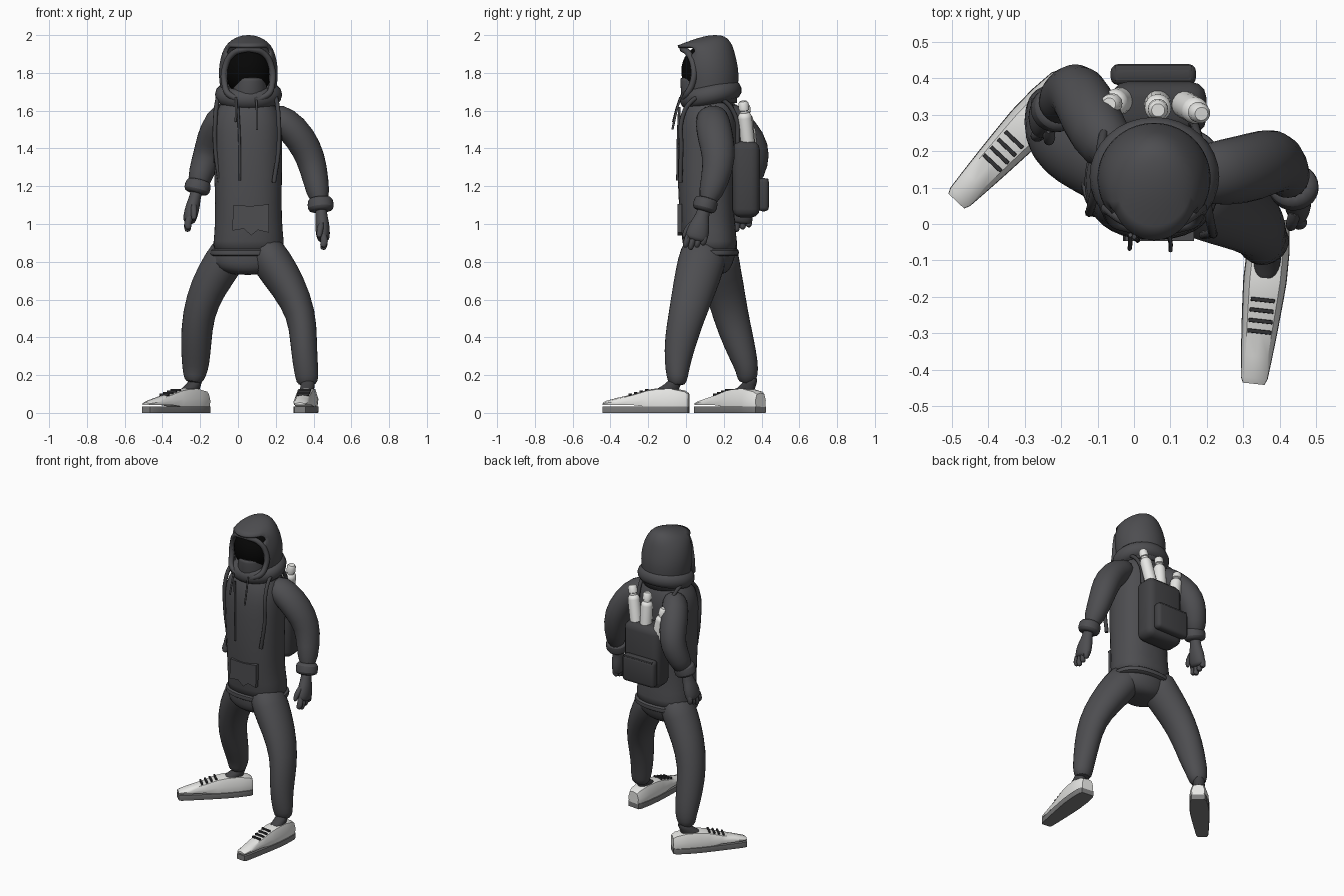
import bpy, bmesh, math
from mathutils import Vector, Matrix

if "Cube" in bpy.data.objects:
    bpy.data.objects.remove(bpy.data.objects["Cube"])


def material(name, r, g, b):
    m = bpy.data.materials.new(name)
    m.use_nodes = True
    m.diffuse_color = (r, g, b, 1)
    node = m.node_tree.nodes["Principled BSDF"]
    node.inputs["Base Color"].default_value = (r, g, b, 1)
    node.inputs["Roughness"].default_value = 0.8
    return m


CLOTH = material("charcoal cloth", .075, .075, .081)
BAG = material("dark canvas", .054, .054, .058)
BLACK = material("black void", .002, .002, .002)
WHITE = material("off white", .82, .82, .80)
SOLE = material("grey rubber", .21, .21, .21)
LACE = material("dark lace", .03, .03, .032)


def finish(name, bm, mat, subdivide=0, angle=45):
    bmesh.ops.recalc_face_normals(bm, faces=bm.faces)
    me = bpy.data.meshes.new(name)
    bm.to_mesh(me)
    bm.free()
    ob = bpy.data.objects.new(name, me)
    bpy.context.collection.objects.link(ob)
    me.materials.append(mat)
    if subdivide:
        s = ob.modifiers.new("smooth", "SUBSURF")
        s.levels = s.render_levels = subdivide
    bpy.ops.object.select_all(action="DESELECT")
    ob.select_set(True)
    bpy.context.view_layer.objects.active = ob
    bpy.ops.object.shade_smooth_by_angle(angle=math.radians(angle))
    return ob


def skin(bm, rings):
    n = len(rings[0])
    for a, b in zip(rings, rings[1:]):
        for i in range(n):
            j = (i + 1) % n
            bm.faces.new((a[i], a[j], b[j], b[i]))
    bm.faces.new(rings[0])
    bm.faces.new(rings[-1])


def loft(name, stations, mat, n=14, level=False, power=2, subdivide=1):
    """Stations are (x, y, z, radius across, radius deep)."""
    bm = bmesh.new()
    pts = [Vector(s[:3]) for s in stations]
    rings = []
    for k, s in enumerate(stations):
        axis = pts[min(k + 1, len(pts) - 1)] - pts[max(k - 1, 0)]
        axis = Vector((0, 0, 1)) if level else axis.normalized()
        u = (Vector((1, 0, 0)) - axis * axis.x).normalized()
        v = axis.cross(u)
        ring = []
        for i in range(n):
            t = math.tau * i / n
            c, d = math.cos(t), math.sin(t)
            f = (abs(c) ** power + abs(d) ** power) ** (-1 / power)
            ring.append(bm.verts.new(pts[k] + u * (s[3] * c * f) + v * (s[4] * d * f)))
        rings.append(ring)
    skin(bm, rings)
    return finish(name, bm, mat, subdivide)


def cord(name, pts, radius, mat, closed=False):
    cu = bpy.data.curves.new(name, "CURVE")
    cu.dimensions = "3D"
    cu.bevel_depth, cu.bevel_resolution, cu.resolution_u = radius, 2, 6
    cu.use_fill_caps = True
    sp = cu.splines.new("BEZIER")
    sp.bezier_points.add(len(pts) - 1)
    for p, co in zip(sp.bezier_points, pts):
        p.co = co
        p.handle_left_type = p.handle_right_type = "AUTO"
    sp.use_cyclic_u = closed
    ob = bpy.data.objects.new(name, cu)
    bpy.context.collection.objects.link(ob)
    cu.materials.append(mat)
    bpy.ops.object.select_all(action="DESELECT")
    ob.select_set(True)
    bpy.context.view_layer.objects.active = ob
    bpy.ops.object.convert(target="MESH")


def box(name, center, size, mat, bevel):
    bm = bmesh.new()
    bmesh.ops.create_cube(bm, size=1)
    bmesh.ops.scale(bm, vec=size, verts=bm.verts)
    bmesh.ops.bevel(bm, geom=bm.edges[:], offset=bevel, segments=3, profile=.5, affect="EDGES")
    bmesh.ops.translate(bm, vec=center, verts=bm.verts)
    return finish(name, bm, mat)


# Hooded top: body, hem band, pocket
loft("torso", [(.052, .13, .835, .195, .146), (.058, .127, .9, .187, .145), (.055, .112, 1.02, .176, .145),
               (.055, .105, 1.2, .178, .15), (.05, .113, 1.42, .185, .158), (.048, .12, 1.56, .19, .155),
               (.05, .125, 1.64, .14, .125), (.055, .12, 1.7, .09, .09)], CLOTH, 20, True, 2.5)
loft("hem_band", [(.052, .13, .828, .185, .138), (.052, .13, .832, .204, .152), (.054, .13, .866, .201, .151),
                  (.054, .13, .87, .188, .143)], CLOTH, 20, True, 2.5)
bm = bmesh.new()
outline = [(-.025, 1.1), (.07, 1.095), (.165, 1.105), (.163, .955), (.105, .968), (.07, .94), (.03, .975), (-.03, .965)]
skin(bm, [[bm.verts.new((x, y, z)) for x, z in outline] for y in (-.046, -.02)])
finish("front_pocket", bm, CLOTH)

# Hood shell with an open front and a pointed brim
bm = bmesh.new()
rings = []
for z, cy, rx, ry in [(1.64, .13, .14, .14), (1.73, .128, .152, .148), (1.79, .125, .158, .156),
                      (1.85, .12, .155, .153), (1.905, .115, .141, .144), (1.945, .101, .122, .147),
                      (1.975, .13, .09, .098), (1.994, .15, .05, .055), (2, .155, .015, .015)]:
    rings.append([bm.verts.new((.055 + rx * math.cos(math.tau * i / 28), cy + ry * math.sin(math.tau * i / 28), z))
                  for i in range(28)])
skin(bm, rings)
front = [f for f in bm.faces if f.calc_center_median().y < .035 and f.calc_center_median().z < 1.93]
floor = [f for f in bm.faces if f.calc_center_median().z < 1.645]
bmesh.ops.delete(bm, geom=list(set(front + floor)), context="FACES")
hood = finish("hood", bm, CLOTH, 1, 60)
shell = hood.modifiers.new("thickness", "SOLIDIFY")
shell.thickness = .014
half = [(.075, -.015, 1.925), (.14, .015, 1.9), (.178, .04, 1.83), (.182, .035, 1.75), (.15, .0, 1.68)]
cord("hood_rim", half + [(.11 - x, y, z) for x, y, z in reversed(half)], .017, CLOTH, True)
bpy.ops.mesh.primitive_torus_add(major_radius=.128, minor_radius=.05, major_segments=32, minor_segments=12,
                                 location=(.056, .13, 1.685), rotation=(.22, 0, 0))
collar = bpy.context.object
collar.name = "hood_collar"
collar.scale = (1, .94, 1.05)
collar.data.materials.append(CLOTH)
bpy.ops.object.shade_smooth()

# Shadowed face and neck mask
bm = bmesh.new()
bmesh.ops.create_uvsphere(bm, u_segments=24, v_segments=16, radius=1)
bmesh.ops.scale(bm, vec=(.125, .115, .135), verts=bm.verts)
bmesh.ops.translate(bm, vec=(.055, .09, 1.81), verts=bm.verts)
finish("face_void", bm, BLACK)
loft("neck_mask", [(.06, .08, 1.6, .1, .1), (.06, .075, 1.7, .095, .105), (.065, .075, 1.765, .088, .108),
                   (.065, .075, 1.775, .086, .106), (.065, .09, 1.778, .07, .09)], CLOTH, 16, True)

# Drawstrings
cord("short_string_right", [(-.01, -.03, 1.67), (-.01, -.05, 1.61), (-.012, -.068, 1.54)], .006, CLOTH)
cord("short_string_left", [(.095, -.03, 1.67), (.1, -.05, 1.6), (.1, -.072, 1.5)], .006, CLOTH)
cord("long_string", [(.0, -.035, 1.62), (.008, -.042, 1.45), (.01, -.045, 1.23)], .007, BAG)

# Arms
loft("left_arm", [(.15, .135, 1.585, .07, .08), (.25, .14, 1.545, .085, .095), (.332, .157, 1.455, .087, .098),
                  (.387, .178, 1.35, .08, .09), (.412, .155, 1.23, .07, .078), (.437, .107, 1.1, .055, .055)], CLOTH)
loft("right_arm", [(-.04, .18, 1.6, .07, .08), (-.1, .25, 1.545, .085, .09), (-.14, .342, 1.44, .085, .09),
                   (-.16, .367, 1.36, .08, .085), (-.195, .348, 1.27, .07, .072),
                   (-.215, .315, 1.19, .055, .055)], CLOTH)


def hand(side, wrist, lean, sx):
    """Cuff, palm and fingers hanging from the wrist; lean is the drift per unit drop."""
    def at(drop, across=0, out=0):
        return (wrist[0] + lean[0] * drop + out * sx, wrist[1] + lean[1] * drop + across, wrist[2] - drop)
    loft(side + "_cuff", [at(-.045) + (.052, .05), at(-.035) + (.07, .066), at(.015) + (.074, .068),
                          at(.03) + (.055, .052)], CLOTH)
    loft(side + "_palm", [at(0) + (.034, .036), at(.05) + (.031, .036), at(.085) + (.038, .05),
                          at(.13) + (.04, .062), at(.17) + (.036, .062), at(.185) + (.026, .05)], CLOTH, 12)
    for k in range(4):
        a = -.046 + .03 * k
        tip = .232 - .012 * abs(k - 1)
        loft(f"{side}_finger_{k + 1}", [at(.14, a) + (.02, .018), at(.19, a, .006) + (.022, .018),
                                        at(tip - .012, a, -.004) + (.02, .017), at(tip, a, -.008) + (.011, .01)],
             CLOTH, 8)
    loft(side + "_thumb", [at(.08, -.035) + (.019, .019), at(.13, -.066, -.016) + (.02, .019),
                           at(.175, -.066, -.024) + (.012, .012)], CLOTH, 8)


hand("left", (.438, .1, 1.095), (.08, -.27), 1)
hand("right", (-.215, .315, 1.19), (-.25, -.14), -1)

# Trousers
loft("pelvis", [(.052, .13, .95, .165, .13), (.052, .13, .86, .185, .14), (.052, .12, .79, .2, .13),
                (.052, .118, .75, .15, .11), (.052, .118, .73, .085, .075)], CLOTH, 20, True)
loft("left_leg", [(.12, .11, .9, .1, .13), (.185, .08, .79, .11, .13), (.268, .047, .67, .097, .12),
                  (.338, .005, .52, .08, .1), (.347, -.03, .38, .073, .088), (.356, -.046, .26, .068, .07),
                  (.366, -.046, .19, .064, .058), (.366, -.046, .14, .052, .045)], CLOTH)
loft("right_leg", [(-.02, .15, .9, .1, .13), (-.08, .17, .79, .11, .115), (-.158, .202, .67, .1, .108),
                   (-.212, .235, .52, .087, .097), (-.222, .28, .37, .084, .085), (-.224, .32, .25, .074, .066),
                   (-.23, .325, .2, .062, .058), (-.238, .32, .155, .045, .045)], CLOTH)


def place(ob, heel, turn):
    ob.data.transform(Matrix.Translation((*heel, 0)) @ Matrix.Rotation(turn, 4, "Z"))


# Shoes: stations run from heel to toe as (distance, half width, top height)
SHAPE = [(0, .04, .105), (.02, .05, .118), (.09, .057, .132), (.17, .058, .13), (.22, .055, .122),
         (.3, .049, .098), (.38, .042, .08), (.44, .036, .064), (.456, .029, .056)]


def shoe(side, heel, turn):
    bm = bmesh.new()
    rings = []
    for d, w, top in SHAPE:
        low = .032 if d < .25 else .042
        mid = low + (top - low) * .45
        prof = [(-w * .9, low), (-w, mid), (-w * .72, top - .006), (0, top),
                (w * .72, top - .006), (w, mid), (w * .9, low)]
        rings.append([bm.verts.new((x, -d, z)) for x, z in prof])
    skin(bm, rings)
    place(finish(side + "_shoe_upper", bm, WHITE), heel, turn)
    bm = bmesh.new()
    rim = [(w, -d) for d, w, _ in SHAPE] + [(-w, -d) for d, w, _ in reversed(SHAPE)]
    skin(bm, [[bm.verts.new((x * s, y, z)) for x, y in rim] for z, s in ((0, .98), (.006, 1.03), (.035, 1.02))])
    place(finish(side + "_shoe_sole", bm, SOLE), heel, turn)
    for k in range(4):
        d = .225 + .029 * k
        lace = box(f"{side}_lace_{k + 1}", (0, -d, .123 - .29 * (d - .22)), (.066, .011, .012), LACE, .002)
        place(lace, heel, turn)
    ankle = loft(side + "_ankle", [(0, -.06, .19, .036, .036), (0, -.085, .15, .038, .042),
                                   (0, -.12, .12, .04, .07), (0, -.13, .1, .035, .07)], BAG, 12, True)
    place(ankle, heel, turn)


shoe("left", (.378, .015), -.11)
shoe("right", (-.175, .395), -.755)

# Backpack with pocket and shoulder straps
box("backpack", (.068, .318, 1.237), (.262, .145, .405), BAG, .045)
box("backpack_pocket", (.053, .41, 1.155), (.235, .058, .175), BAG, .022)
box("backpack_flap", (.053, .414, 1.235), (.21, .045, .012), BAG, .004)
strap = [(.19, -.03, 1.22), (.215, -.025, 1.4), (.215, -.02, 1.56), (.205, .03, 1.65), (.195, .1, 1.68),
         (.185, .19, 1.66), (.17, .262, 1.57), (.16, .275, 1.42)]
cord("left_strap", strap, .012, BAG)
cord("right_strap", [(.095 - x, .055 + y * .85, z) for x, y, z in strap], .012, BAG)

# Spray cans leaning out of the bag
CAN = [(0, .037), (.7, .037), (.73, .036), (.78, .028), (.79, .022), (.83, .022), (.84, .028), (.96, .027), (1, .018)]
for k, (base, tip) in enumerate([((.125, .335, 1.36), (.185, .302, 1.65)), ((.065, .335, 1.36), (.066, .312, 1.635)),
                                 ((-.015, .345, 1.3), (-.068, .328, 1.57))]):
    a, b = Vector(base), Vector(tip)
    loft(f"spray_can_{k + 1}", [(*a.lerp(b, t), r, r) for t, r in CAN], WHITE, 18, subdivide=0)
